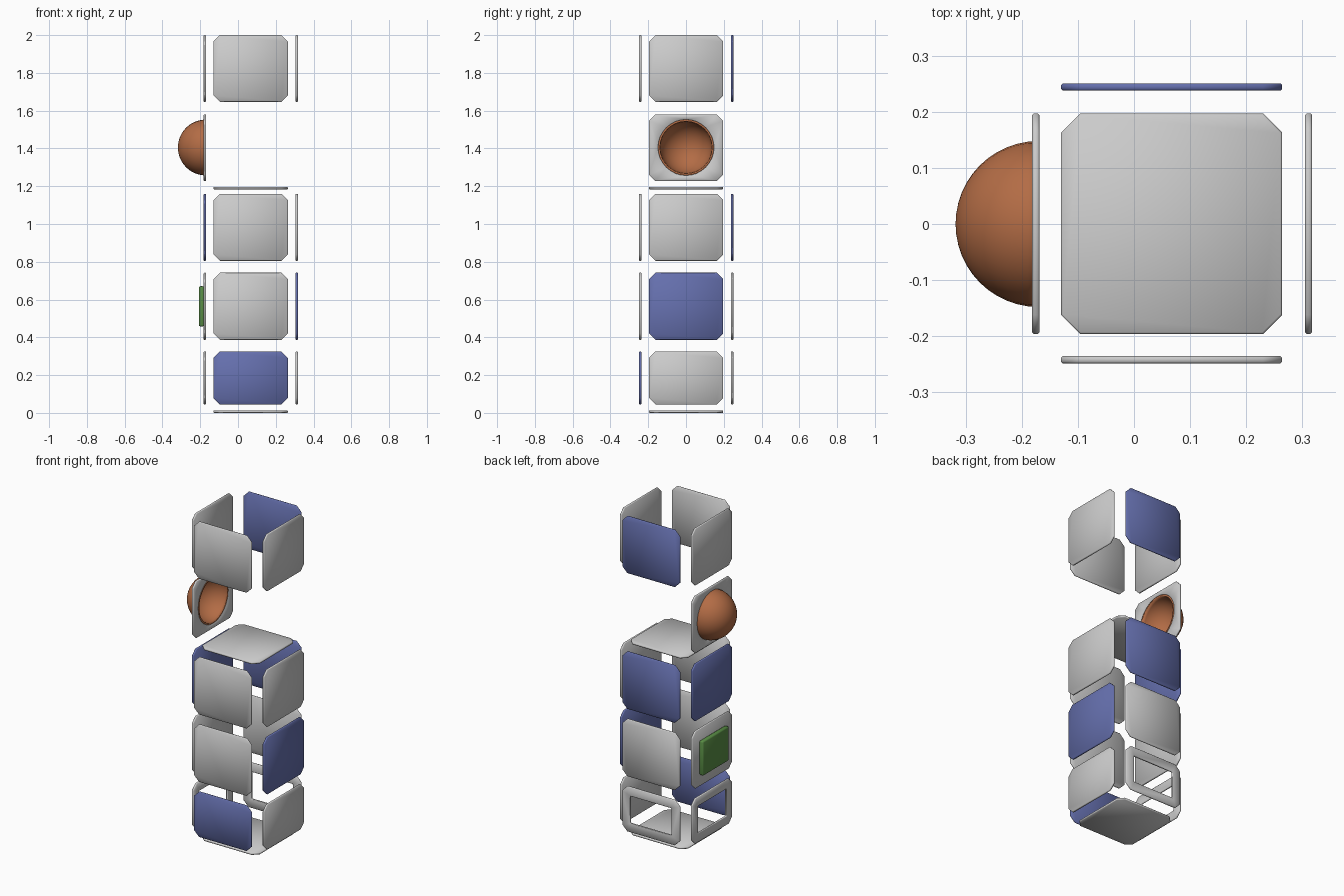
import bpy, bmesh, math

if "Cube" in bpy.data.objects:
    bpy.data.objects.remove(bpy.data.objects["Cube"])

X0, X1 = -0.13, 0.264      # width of the front/back panels
Y0, Y1 = -0.196, 0.197     # width of the side panels
THICK = 0.013
LEFT, RIGHT, FRONT, BACK = ('x', -0.175), ('x', 0.311), ('y', -0.242), ('y', 0.244)


def material(name, rgb):
    m = bpy.data.materials.new(name)
    m.diffuse_color = (*rgb, 1)
    m.use_nodes = True
    m.node_tree.nodes["Principled BSDF"].inputs["Base Color"].default_value = m.diffuse_color
    return m


BLUE = material("blue", (0.13, 0.16, 0.42))
GREEN = material("green", (0.10, 0.27, 0.06))
BROWN = material("brown", (0.45, 0.15, 0.06))


def finish(bm, name, mat=None):
    me = bpy.data.meshes.new(name)
    for f in bm.faces:
        f.smooth = True
    bm.to_mesh(me)
    bm.free()
    ob = bpy.data.objects.new(name, me)
    bpy.context.collection.objects.link(ob)
    if mat:
        me.materials.append(mat)
    return ob


def add_bevel(ob, width, segments=1):
    b = ob.modifiers.new("bevel", 'BEVEL')
    b.width, b.segments = width, segments
    b.limit_method, b.angle_limit = 'ANGLE', math.radians(60)


def octagon(u0, u1, v0, v1, c=0.034):
    return [(u0 + c, v0), (u1 - c, v0), (u1, v0 + c), (u1, v1 - c),
            (u1 - c, v1), (u0 + c, v1), (u0, v1 - c), (u0, v0 + c)]


# Thin plate with clipped corners and an optional opening
def panel(name, side, v0, v1, mat=None, hole=None):
    axis, pos = side
    u0, u1 = (Y0, Y1) if axis == 'x' else (X0, X1)
    loops = [octagon(u0, u1, v0, v1)]
    if hole:
        loops.append(hole)
    place = {'x': lambda u, v: (pos, u, v),
             'y': lambda u, v: (u, pos, v),
             'z': lambda u, v: (u, v, pos)}[axis]
    bm = bmesh.new()
    edges = []
    for loop in loops:
        vs = [bm.verts.new(place(u, v)) for u, v in loop]
        edges += [bm.edges.new((vs[i - 1], vs[i])) for i in range(len(vs))]
    if hole:
        bmesh.ops.triangle_fill(bm, edges=edges, use_beauty=True)
    else:
        bm.faces.new(vs)
    bmesh.ops.recalc_face_normals(bm, faces=bm.faces)
    ob = finish(bm, name, mat)
    s = ob.modifiers.new("thickness", 'SOLIDIFY')
    s.thickness, s.offset = THICK, 0
    add_bevel(ob, 0.003)
    return ob


def window(side, v0, v1, border=0.056):
    u0, u1 = (Y0, Y1) if side[0] == 'x' else (X0, X1)
    b = border
    return [(u0 + b, v0 + b), (u1 - b, v0 + b), (u1 - b, v1 - b), (u0 + b, v1 - b)]


# Wall panels, storey by storey: z range, then colour of each side
storeys = {
    "base": (0.045, 0.325, {"front": BLUE, "right": None}),
    "lower": (0.387, 0.742, {"front": None, "right": BLUE, "back": None, "left": None}),
    "middle": (0.805, 1.16, {"front": None, "right": None, "back": BLUE, "left": BLUE}),
    "top": (1.647, 2.0, {"front": None, "right": None, "back": BLUE, "left": None}),
}
sides = {"front": FRONT, "back": BACK, "left": LEFT, "right": RIGHT}
for storey, (z0, z1, walls) in storeys.items():
    for side, mat in walls.items():
        panel(f"{storey}_{side}_panel", sides[side], z0, z1, mat)

# Open window frames of the base storey
for side in ("back", "left"):
    panel(f"base_{side}_frame", sides[side], 0.045, 0.325,
          hole=window(sides[side], 0.045, 0.325))

# Horizontal floor and shelf plates
panel("floor_plate", ('z', THICK / 2), Y0, Y1)
panel("shelf_plate", ('z', 1.19), Y0, Y1)

# Dome panel with a round opening
R, CZ, N = 0.148, 1.405, 32
circle = [(R * math.cos(2 * math.pi * i / N), CZ + R * math.sin(2 * math.pi * i / N))
          for i in range(N)]
panel("dome_panel", LEFT, 1.227, 1.58, hole=circle)

# Hollow dome: a quarter arc spun about the x axis
bm = bmesh.new()
arc = []
for i in range(13):
    a = math.pi / 2 * i / 12
    arc.append(bm.verts.new((-0.17 - R * math.sin(a), 0, CZ + R * math.cos(a))))
path = [bm.edges.new(p) for p in zip(arc, arc[1:])]
bmesh.ops.spin(bm, geom=arc + path, cent=(0, 0, CZ), axis=(1, 0, 0),
               angle=2 * math.pi, steps=N)
bmesh.ops.remove_doubles(bm, verts=bm.verts, dist=1e-4)
bmesh.ops.recalc_face_normals(bm, faces=bm.faces)
if sum(f.normal.x for f in bm.faces) > 0:
    bmesh.ops.reverse_faces(bm, faces=bm.faces)
dome = finish(bm, "dome", BROWN)
shell = dome.modifiers.new("shell", 'SOLIDIFY')
shell.thickness, shell.offset = 0.01, -1

# Raised green pad on the lower left panel
bm = bmesh.new()
bmesh.ops.create_cube(bm, size=1)
bmesh.ops.scale(bm, vec=(0.028, 0.255, 0.213), verts=bm.verts)
bmesh.ops.translate(bm, vec=(-0.193, 0, 0.564), verts=bm.verts)
pad = finish(bm, "green_pad", GREEN)
add_bevel(pad, 0.008, 2)
